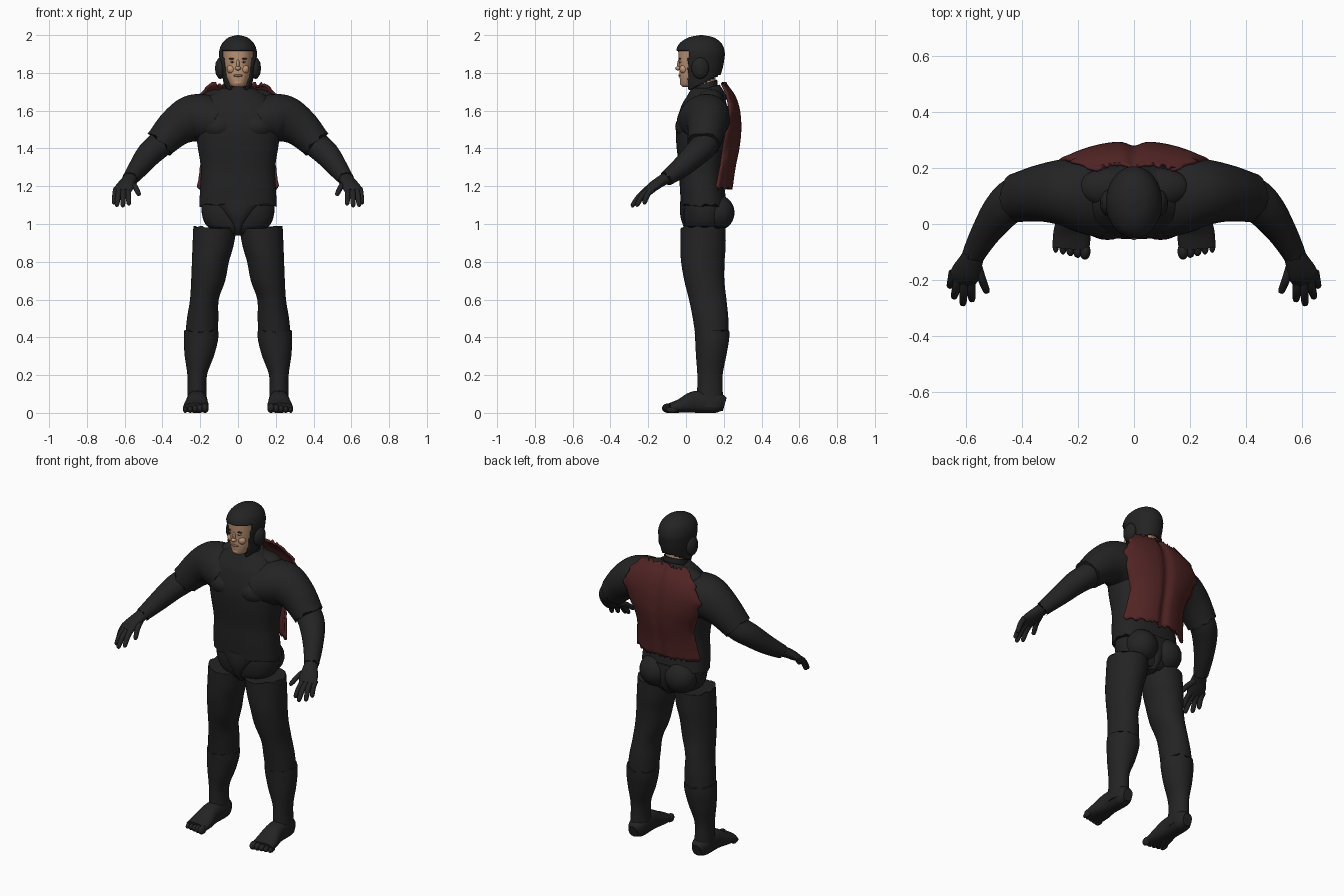
import bpy, bmesh, math, random
from mathutils import Vector, Matrix

random.seed(4)
cube = bpy.data.objects.get("Cube")
if cube:
    bpy.data.objects.remove(cube)


def material(name, rgb):
    m = bpy.data.materials.new(name)
    m.use_nodes = True
    m.diffuse_color = (*rgb, 1)
    m.node_tree.nodes["Principled BSDF"].inputs["Base Color"].default_value = (*rgb, 1)
    return m


BLACK = material("suit black", (0.017, 0.017, 0.017))
RED = material("dark red", (0.085, 0.018, 0.018))
SKIN = material("skin", (0.52, 0.3, 0.18))
LIP = material("lip brown", (0.3, 0.12, 0.08))
HAIR = material("brow brown", (0.04, 0.025, 0.018))
WHITE = material("eye white", (0.5, 0.45, 0.4))


def finish(name, bm, mat, mirror=False, solid=0):
    bmesh.ops.recalc_face_normals(bm, faces=bm.faces)
    me = bpy.data.meshes.new(name)
    bm.to_mesh(me)
    bm.free()
    me.materials.append(mat)
    ob = bpy.data.objects.new(name, me)
    bpy.context.collection.objects.link(ob)
    if solid:
        mod = ob.modifiers.new("thickness", 'SOLIDIFY')
        mod.thickness = solid
        mod.offset = -1
    if mirror:
        ob.modifiers.new("mirror", 'MIRROR')
    bpy.ops.object.select_all(action='DESELECT')
    ob.select_set(True)
    bpy.context.view_layer.objects.active = ob
    bpy.ops.object.shade_smooth_by_angle(angle=math.radians(50))
    return ob


def spline(a, b, c, d, t):
    return b + 0.5 * t * (c - a + t * (2*a - 5*b + 4*c - d + t * (3*(b - c) + d - a)))


def loft(rings, n=40, steps=6, follow=False, power=2.0, jag="", cap=True):
    """Smooth tube through rings (x, y, z, rx, ry); jag 's'/'e' tears the ends."""
    pts = []
    for i in range(len(rings) - 1):
        four = [rings[max(0, min(len(rings) - 1, i + k))] for k in (-1, 0, 1, 2)]
        for s in range(steps):
            pts.append([spline(*v, s / steps) for v in zip(*four)])
    pts.append(list(rings[-1]))
    bm = bmesh.new()
    loops = []
    for i, p in enumerate(pts):
        t = (Vector(pts[min(i + 1, len(pts) - 1)][:3]) - Vector(pts[max(i - 1, 0)][:3])).normalized()
        side, up = Vector((1, 0, 0)), Vector((0, 1, 0))
        if follow:
            side = t.cross(Vector((0, 0, 1))).normalized()
            up = side.cross(t)
        torn = ("s" in jag and i == 0) or ("e" in jag and i == len(pts) - 1)
        out, loop = 0, []
        for k in range(n):
            if k % 2 == 0:
                out = random.choice((0, 0.006, 0.014)) if torn else 0
            a = 2 * math.pi * k / n
            c, s = [math.copysign(abs(v) ** (2 / power), v) for v in (math.cos(a), math.sin(a))]
            co = Vector(p[:3]) + side * c * p[3] + up * s * p[4]
            loop.append(bm.verts.new(co + t * out * (-1 if i == 0 else 1)))
        loops.append(loop)
    for a, b in zip(loops, loops[1:]):
        for k in range(n):
            bm.faces.new((a[k], a[(k + 1) % n], b[(k + 1) % n], b[k]))
    if cap:
        bm.faces.new(loops[0])
        bm.faces.new(loops[-1])
    return bm


def ball(name, loc, size, mat, mirror=False):
    bm = bmesh.new()
    bmesh.ops.create_uvsphere(bm, u_segments=24, v_segments=14, radius=1,
                              matrix=Matrix.Translation(loc) @ Matrix.Diagonal((*size, 1)))
    return finish(name, bm, mat, mirror)


# Torso, neck and collar
finish("torso", loft([(0, .095, 1.105, .205, .122), (0, .085, 1.2, .2, .118), (0, .083, 1.3, .197, .12),
                      (0, .085, 1.42, .215, .136), (0, .088, 1.52, .225, .14), (0, .095, 1.62, .205, .122),
                      (0, .105, 1.68, .15, .098), (0, .105, 1.72, .085, .075)],
                     n=64, power=2.4, jag="s"), BLACK)
ball("chest", (.095, .03, 1.515), (.1, .087, .075), BLACK, True)
ball("trapezius", (.09, .13, 1.66), (.11, .07, .055), BLACK, True)
finish("neck", loft([(0, .1, 1.64, .06, .058), (0, .095, 1.8, .058, .06)]), SKIN)
for name, rings, tear in (
        ("neck_guard", [(0, .1, 1.62, .09, .085), (0, .1, 1.69, .073, .07), (0, .098, 1.745, .066, .067)], ""),
        ("collar", [(0, .1, 1.635, .135, .117), (0, .104, 1.68, .115, .093), (0, .1, 1.715, .085, .077)], "s")):
    bm = loft(rings, jag=tear)
    for v in bm.verts:
        v.co.z += .3 * (v.co.y - .1)
    finish(name, bm, BLACK)

# Hips
finish("hip_core", loft([(0, .1, 1.15, .19, .11), (0, .1, 1.06, .192, .115), (0, .1, .99, .165, .105),
                         (0, .1, .95, .09, .08)], power=2.3), BLACK)
finish("brief", loft([(0, .095, 1.13, .165, .125), (0, .097, 1.05, .09, .128), (0, .1, .98, .035, .11),
                      (0, .1, .94, .03, .08)], power=2.5), BLACK)
ball("buttock", (.085, .165, 1.06), (.095, .092, .095), BLACK, True)

# Legs
finish("thigh", loft([(.122, .09, .975, .115, .12), (.133, .09, .88, .108, .12), (.146, .089, .8, .098, .115),
                      (.158, .097, .7, .09, .106), (.178, .115, .6, .076, .099), (.187, .13, .5, .083, .094),
                      (.194, .138, .4, .086, .087)], jag="s"), BLACK, True)
finish("boot_shaft", loft([(.194, .138, .425, .091, .092), (.197, .138, .38, .09, .089), (.205, .133, .3, .077, .08),
                           (.216, .127, .2, .052, .067), (.217, .127, .1, .051, .068),
                           (.217, .13, .03, .055, .07)], jag="s"), BLACK, True)
finish("foot", loft([(.215, .205, .045, .03, .035), (.215, .16, .055, .052, .055), (.217, .05, .058, .054, .058),
                     (.221, -.03, .037, .066, .037), (.225, -.085, .026, .066, .026)],
                    follow=True, power=2.4), BLACK, True)
for i in range(5):
    r = .022 - .0022 * i
    ball("toe", (.175 + .026 * i, -.097 + .006 * i, r + .003), (r * .9, .03, r + .003), BLACK, True)

# Arms and sleeves
finish("sleeve", loft([(.12, .1, 1.545, .148, .118), (.18, .105, 1.56, .137, .126), (.25, .113, 1.555, .12, .124),
                       (.33, .11, 1.51, .102, .103), (.41, .095, 1.43, .088, .083)],
                      follow=True, jag="se"), BLACK, True)
finish("forearm", loft([(.33, .11, 1.5, .08, .08), (.415, .095, 1.42, .076, .07), (.47, .05, 1.37, .069, .066),
                        (.525, -.025, 1.3, .054, .055), (.568, -.1, 1.243, .042, .041)],
                       follow=True, jag="e"), BLACK, True)
finish("palm", loft([(.562, -.085, 1.252, .035, .033), (.58, -.13, 1.228, .042, .029), (.602, -.178, 1.195, .052, .025),
                     (.61, -.205, 1.172, .046, .018)], follow=True), BLACK, True)
FINGERS = [("little_finger", (.645, -.172, 1.185), (.656, -.22, 1.115)),
           ("ring_finger", (.627, -.19, 1.183), (.641, -.258, 1.103)),
           ("middle_finger", (.606, -.197, 1.18), (.61, -.282, 1.1)),
           ("index_finger", (.583, -.192, 1.182), (.578, -.268, 1.11)),
           ("thumb", (.562, -.135, 1.215), (.526, -.238, 1.16))]
for name, a, b in FINGERS:
    a, b = Vector(a), Vector(b)
    mid = a.lerp(b, .5) + Vector((0, -.006, .008))
    tip = b + (b - a).normalized() * .011
    finish(name, loft([(*a, .016, .016), (*mid, .015, .015), (*b, .012, .012), (*tip, .003, .003)],
                      n=14, steps=4, follow=True), BLACK, True)

# Head and face
finish("face", loft([(0, .015, 1.725, .022, .03), (0, .027, 1.737, .042, .055), (0, .05, 1.78, .064, .084),
                     (0, .06, 1.82, .071, .096), (0, .065, 1.87, .078, .104), (0, .07, 1.93, .084, .112)],
                    power=2.2), SKIN)
ball("nose_bridge", (0, -.034, 1.845), (.009, .013, .028), SKIN)
ball("nose_tip", (0, -.042, 1.824), (.015, .015, .011), SKIN)
ball("cheek", (.035, -.012, 1.82), (.024, .022, .024), SKIN, True)
ball("chin", (0, -.014, 1.748), (.026, .019, .018), SKIN)
ball("lips", (0, -.032, 1.786), (.024, .008, .007), LIP)
ball("eye", (.03, -.0305, 1.858), (.013, .006, .0055), WHITE, True)
ball("pupil", (.03, -.034, 1.858), (.0055, .0045, .005), HAIR, True)
ball("eyebrow", (.031, -.032, 1.875), (.019, .006, .004), HAIR, True)

# Helmet with face opening and raised nape
bm = loft([(0, .075, 1.71, .066, .08), (0, .076, 1.75, .077, .092), (0, .08, 1.81, .088, .11),
           (0, .078, 1.86, .096, .123), (0, .076, 1.91, .1, .129), (0, .077, 1.955, .085, .112),
           (0, .08, 1.987, .051, .068), (0, .08, 2.0, .006, .008)], n=64)
for f in list(bm.faces):
    c = f.calc_center_median()
    if (c.y < .012 and c.z < 1.915) or c.z < 1.7 + .5 * c.y:
        bm.faces.remove(f)
for v in list(bm.verts):
    if not v.link_faces:
        bm.verts.remove(v)
finish("helmet", bm, BLACK, solid=.01)
ball("ear_cup", (.093, .075, 1.825), (.027, .046, .057), BLACK, True)
ball("ear_cap", (.112, .075, 1.825), (.009, .028, .038), BLACK, True)

# Back plate: curved sheet with a spine groove and torn border (z, half width, back y, wrap)
PLATE = [(1.195, .21, .25, .085), (1.3, .198, .265, .08), (1.4, .21, .285, .085), (1.5, .248, .295, .075),
         (1.6, .258, .288, .055), (1.68, .21, .262, .04), (1.745, .14, .215, .02)]
bm = bmesh.new()
COLS, STEPS = 36, 5
rows = []
total = (len(PLATE) - 1) * STEPS
for r in range(total + 1):
    i = min(r // STEPS, len(PLATE) - 2)
    four = [PLATE[max(0, min(len(PLATE) - 1, i + k))] for k in (-1, 0, 1, 2)]
    z, w, y, wrap = [spline(*v, r / STEPS - i) for v in zip(*four)]
    if r % 2 == 0:
        torn = random.uniform(-.012, .008)
    row = []
    for c in range(COLS + 1):
        u = 2 * c / COLS - 1
        x = u * (w + torn * (abs(u) > .93))
        dz = random.choice((-.012, 0, .008)) if r in (0, total) else 0
        groove = .016 * math.exp(-(u / .12) ** 2)
        row.append(bm.verts.new((x, y - wrap * abs(u) ** 2.6 - groove, z + dz)))
    rows.append(row)
for a, b in zip(rows, rows[1:]):
    for c in range(COLS):
        bm.faces.new((a[c], a[c + 1], b[c + 1], b[c]))
finish("back_plate", bm, RED, solid=.012)
